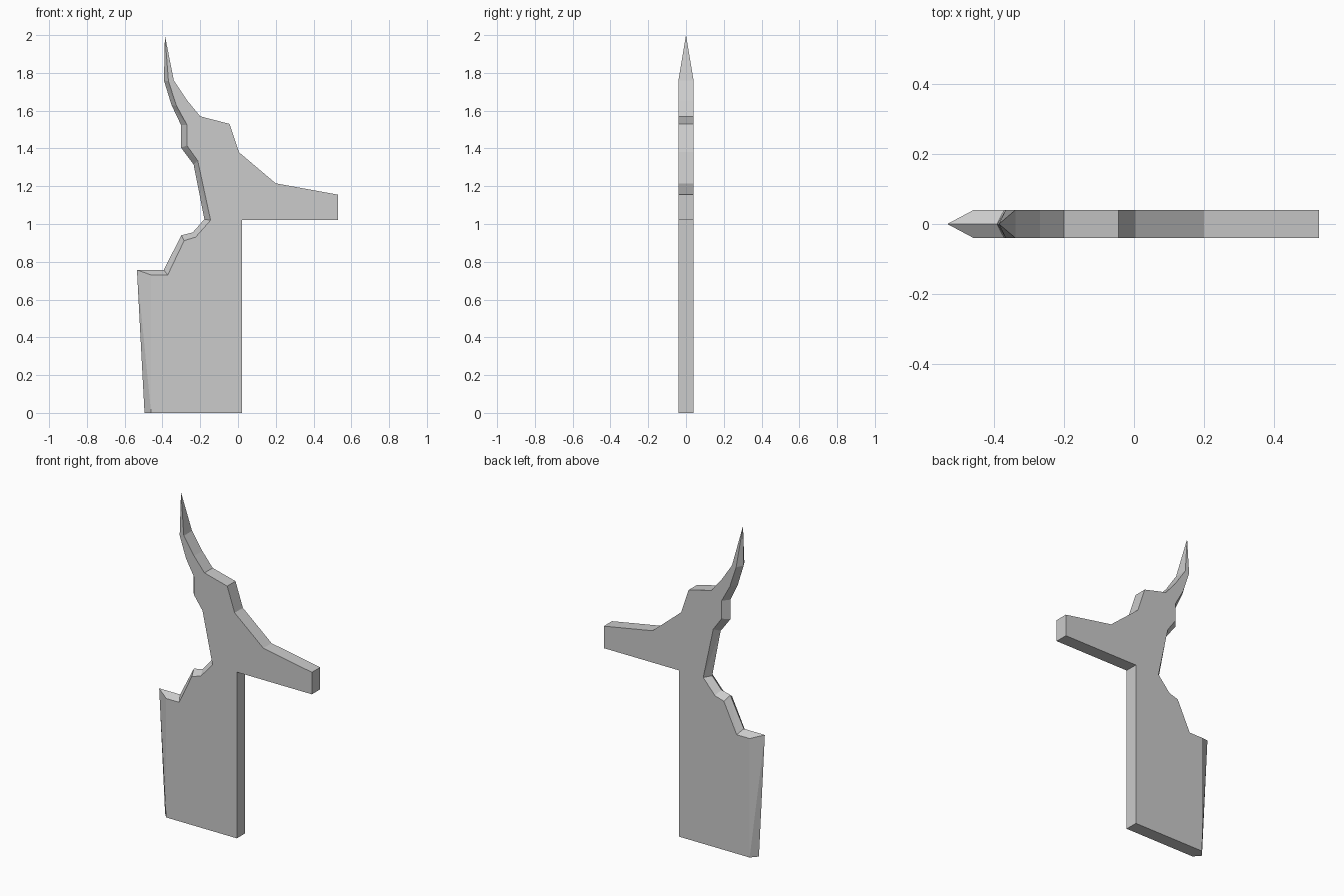
import bpy, bmesh

if "Cube" in bpy.data.objects:
    bpy.data.objects.remove(bpy.data.objects["Cube"])

T = 0.04  # half thickness of the plate

# Outline of the square-cut edge (x, z), bottom to just below the horn tip
back = [(0.02, 0), (0.02, 1.02), (0.53, 1.02), (0.53, 1.155), (0.2, 1.215), (0.005, 1.38),
        (-0.045, 1.53), (-0.2, 1.57), (-0.27, 1.655), (-0.34, 1.76)]
tip = (-0.387, 2.0)
# Sharpened edge, top to bottom: where the bevel starts, and its ridge
bevel = [(-0.368, 1.755), (-0.325, 1.625), (-0.27, 1.525), (-0.27, 1.415), (-0.213, 1.335),
         (-0.145, 1.02), (-0.225, 0.93), (-0.285, 0.912), (-0.372, 0.73), (-0.46, 0.73), (-0.46, 0)]
ridge = [(-0.392, 1.76), (-0.352, 1.63), (-0.302, 1.525), (-0.302, 1.405), (-0.235, 1.315),
         (-0.178, 1.025), (-0.24, 0.955), (-0.30, 0.94), (-0.393, 0.757), (-0.535, 0.757), (-0.495, 0)]

bm = bmesh.new()
ring = lambda pts, y: [bm.verts.new((x, y, z)) for x, z in pts]
tip_v = bm.verts.new((tip[0], 0, tip[1]))
mid = ring(ridge, 0)
backs, bevels = [], []
for y in (-T, T):
    b, e = ring(back, y), ring(bevel, y)
    backs.append(b)
    bevels.append(e)
    # Broad side and its half of the sharpened edge
    bm.faces.new(b + [tip_v] + e)
    bm.faces.new((tip_v, e[0], mid[0]))
    for i in range(len(e) - 1):
        bm.faces.new((e[i], e[i + 1], mid[i + 1]) if i < 0 else (e[i], e[i + 1], mid[i]))
        bm.faces.new((e[i + 1], mid[i + 1], mid[i]))

# Square-cut edge, horn point and foot
f, r = backs
for i in range(len(f) - 1):
    bm.faces.new((f[i], f[i + 1], r[i + 1], r[i]))
bm.faces.new((f[-1], tip_v, r[-1]))
bm.faces.new((f[0], r[0], bevels[1][-1], mid[-1], bevels[0][-1]))
bmesh.ops.recalc_face_normals(bm, faces=bm.faces)

me = bpy.data.meshes.new("blade_plate")
bm.to_mesh(me)
bm.free()
blade = bpy.data.objects.new("blade_plate", me)
bpy.context.collection.objects.link(blade)

grey = bpy.data.materials.new("plain_grey")
grey.diffuse_color = (0.6, 0.6, 0.6, 1)
grey.use_nodes = True
grey.node_tree.nodes["Principled BSDF"].inputs["Base Color"].default_value = grey.diffuse_color
me.materials.append(grey)
